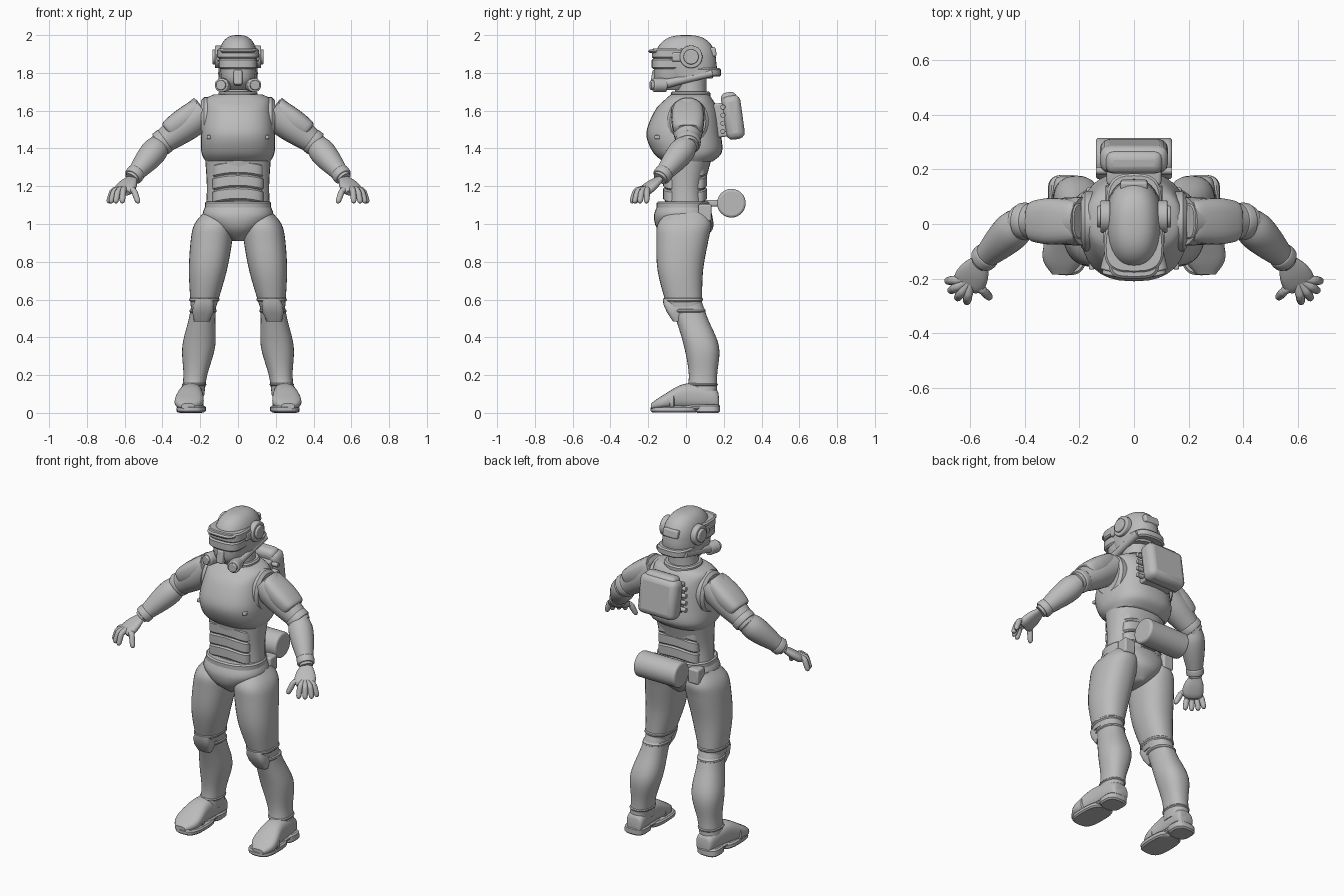
import bpy
import bmesh
import math
from mathutils import Vector, Matrix

if "Cube" in bpy.data.objects:
    bpy.data.objects.remove(bpy.data.objects["Cube"], do_unlink=True)

armour = bpy.data.materials.new("plain grey")
armour.use_nodes = True
armour.diffuse_color = (0.5, 0.5, 0.5, 1)
armour.node_tree.nodes["Principled BSDF"].inputs["Base Color"].default_value = armour.diffuse_color
X, Y, Z = Matrix.Identity(3)
parts = []


def finish(name, bm, mirror=False, bevel=0):
    """Turn a bmesh into a named part, optionally bevelled and mirrored."""
    bmesh.ops.recalc_face_normals(bm, faces=bm.faces)
    mesh = bpy.data.meshes.new(name)
    bm.to_mesh(mesh)
    bm.free()
    mesh.materials.append(armour)
    part = bpy.data.objects.new(name, mesh)
    bpy.context.collection.objects.link(part)
    if bevel:
        modifier = part.modifiers.new("Bevel", "BEVEL")
        modifier.width, modifier.segments = bevel, 3
        modifier.limit_method = "ANGLE"
    if mirror:
        part.modifiers.new("Mirror", "MIRROR").use_mirror_merge = False
    parts.append(part)


def spline(rows, steps=5):
    """Run a smooth curve through rows of numbers."""
    points = [Vector(row) for row in rows]
    last = len(points) - 1
    curve = []
    for i in range(last):
        start, end = points[i], points[i + 1]
        leave = (end - points[max(i - 1, 0)]) / 2
        arrive = (points[min(i + 2, last)] - start) / 2
        for k in range(steps):
            t = k / steps
            ease = t * t * (3 - 2 * t)
            curve.append(start.lerp(end, ease) + leave * t * (1 - t) ** 2 - arrive * t * t * (1 - t))
    return curve + [points[last]]


def skin(name, rings, power=2, mirror=True, sides=32, arch=0):
    """Bridge superellipse rings given as centre, two axes and two radii."""
    bm = bmesh.new()
    loops = []
    for centre, u, v, u_radius, v_radius in rings:
        loop = []
        for i in range(sides):
            turn = math.tau * i / sides
            across, along = (math.copysign(abs(w) ** (2 / power), w)
                             for w in (math.cos(turn), math.sin(turn)))
            lift = Z * arch * (1 - across * across)
            loop.append(bm.verts.new(centre + u * u_radius * across + v * v_radius * along + lift))
        loops.append(loop)
    for low, high in zip(loops, loops[1:]):
        for i in range(sides):
            bm.faces.new((low[i - 1], low[i], high[i], high[i - 1]))
    bm.faces.new(loops[0])
    bm.faces.new(loops[-1])
    finish(name, bm, mirror)


def stack(name, rows, leg=False, power=2.3, arch=0):
    """Level slices: height, half width, front and back; legs lean outwards."""
    rings = []
    for z, width, front, back in rows:
        x = 0.25 - 0.12 * z if leg else 0
        rings.append((Vector((x, (front + back) / 2, z)), X, Y, width, (back - front) / 2))
    skin(name, rings, power, leg, arch=arch)


def plate(name, bottom, top, width, front, back, leg=False, power=3, lip=0.008, arch=0):
    """Slab with softened upper and lower edges."""
    edges = ((bottom, lip), (bottom + lip, 0), (top - lip, 0), (top, lip))
    stack(name, [(z, width - e, front + e, back - e) for z, e in edges], leg, power, arch)


def band(name, profile, z, height, leg=False, swell=0.005):
    """Raised strip that follows a profile at one height."""
    _, width, front, back = min(spline(profile, 20), key=lambda row: abs(row[0] - z))
    plate(name, z - height / 2, z + height / 2, width + swell, front - swell, back + swell, leg, 2.3)


def tube(name, start, end, rows, flat=1, power=2, sides=24):
    """Mirrored limb; rows give the fraction along it and the radius there."""
    axis = (end - start).normalized()
    side = axis.cross(Z).normalized()
    skin(name, [(start + (end - start) * t, side, side.cross(axis), radius, radius * flat)
                for t, radius in spline(rows)], power, True, sides)


def cuff(name, start, end, t, radius, length=0.02):
    """Short collar around a limb."""
    centre, half = start.lerp(end, t), (end - start).normalized() * length
    tube(name, centre - half, centre + half,
         [(0, radius - 0.01), (0.1, radius), (0.9, radius), (1, radius - 0.01)])


def box(name, at, size, bevel=0.01, tilt=0, mirror=False):
    bm = bmesh.new()
    bmesh.ops.create_cube(bm, size=1, matrix=Matrix.Translation(at)
                          @ Matrix.Rotation(tilt, 4, "X") @ Matrix.Diagonal((*size, 1)))
    finish(name, bm, mirror, bevel)


def drum(name, at, radius, length, axis, mirror=True):
    bm = bmesh.new()
    turn = axis.to_track_quat("Z", "Y").to_matrix().to_4x4()
    bmesh.ops.create_cone(bm, cap_ends=True, segments=32, radius1=radius, radius2=radius,
                          depth=length, matrix=Matrix.Translation(at) @ turn)
    finish(name, bm, mirror, min(radius, length) / 6)


# Helmet: a rounded crown over straight sides
crown = [(1.77, 0.1, -0.1, 0.14), (1.82, 0.104, -0.14, 0.165)]
for k in range(13):
    angle = k * math.pi / 25
    spread = math.cos(angle) ** 0.7
    crown.append((1.86 + 0.14 * math.sin(angle), 0.105 * spread, -0.168 * spread, 0.16 * spread))
stack("helmet", crown)
plate("visor_band", bottom=1.875, top=1.93, width=0.11, front=-0.18, back=0.02)
plate("visor_brow", bottom=1.905, top=1.925, width=0.095, front=-0.2, back=0, power=4)
plate("visor_glass", bottom=1.82, top=1.875, width=0.102, front=-0.182, back=0)
plate("helmet_rim", bottom=1.78, top=1.825, width=0.102, front=-0.06, back=0.185)
box("helmet_back_plate", (0, 0.14, 1.91), size=(0.1, 0.04, 0.05), tilt=0.2)
box("ear_mounts", (0.1, -0.03, 1.885), size=(0.025, 0.09, 0.05), mirror=True)
ear = Vector((0.105, 0.027, 1.885))
drum("ear_discs", ear, radius=0.06, length=0.035, axis=X)
drum("ear_hubs", ear + X * 0.015, radius=0.04, length=0.03, axis=X)

# Mask, filters and neck
stack("face_mask", spline([(1.71, 0.055, -0.12, 0), (1.76, 0.085, -0.165, 0.03), (1.85, 0.098, -0.17, 0.05)]))
box("mask_snout", (0, -0.163, 1.775), size=(0.045, 0.04, 0.08), tilt=-0.15)
outward = Vector((0.25, -1, 0)).normalized()
canister = Vector((0.08, -0.14, 1.735))
drum("mask_filters", canister, radius=0.037, length=0.07, axis=outward)
drum("filter_caps", canister + outward * 0.035, radius=0.026, length=0.03, axis=outward)
tube("jaw_tubes", canister, Vector((0.085, 0.14, 1.8)), [(0, 0.03), (0.3, 0.022), (1, 0.02)])
neck = [(1.62, 0.1, -0.08, 0.13), (1.69, 0.085, -0.06, 0.11), (1.8, 0.08, -0.06, 0.11)]
stack("neck", spline(neck), power=2)
band("collar", neck, z=1.685, height=0.035, swell=0.018)

# Torso armour
chest = [(1.33, 0.17, -0.12, 0.14), (1.38, 0.194, -0.175, 0.19), (1.48, 0.195, -0.21, 0.185),
         (1.6, 0.18, -0.165, 0.17), (1.66, 0.172, -0.11, 0.14), (1.685, 0.13, -0.08, 0.12)]
waist = [(1.08, 0.17, -0.115, 0.11), (1.2, 0.165, -0.11, 0.1), (1.36, 0.175, -0.13, 0.14)]
hips = [(1.1, 0.17, -0.15, 0.12), (1.04, 0.185, -0.17, 0.14), (0.97, 0.12, -0.15, 0.14),
        (0.91, 0.03, -0.08, 0.08)]
stack("chest_plate", spline(chest), power=2.5)
stack("waist", spline(waist))
stack("pelvis", spline(hips))
band("belt", hips, z=1.1, height=0.04)
for i, spot in enumerate(("lower", "middle", "upper")):
    low = 1.11 + i * 0.069
    plate(spot + "_belly_plate", low, low + 0.067, width=0.135, front=-0.122, back=0, arch=0.018)
    plate(spot + "_spine_plate", low, low + 0.067, width=0.135, front=0, back=0.112, arch=0.018)
box("chest_clips", (0.155, -0.152, 1.46), size=(0.02, 0.03, 0.02), bevel=0.005, mirror=True)
box("belt_pouches", (0.14, 0.1, 1.06), size=(0.07, 0.07, 0.09), mirror=True)

# Backpack and rear canister
lean = 0.14
box("backpack", (0, 0.25, 1.565), size=(0.25, 0.1, 0.235), bevel=0.035, tilt=lean)
box("backpack_top", (0, 0.228, 1.66), size=(0.21, 0.085, 0.075), bevel=0.03, tilt=lean)
box("backpack_frame", (0, 0.185, 1.55), size=(0.2, 0.06, 0.18), tilt=lean)
for i in range(4):
    drum(f"backpack_hoses_{i + 1}", (0.11, 0.195, 1.49 + i * 0.043), radius=0.013, length=0.06, axis=X)
drum("rear_canister", (0, 0.24, 1.11), radius=0.076, length=0.28, axis=X, mirror=False)
box("canister_bracket", (0, 0.14, 1.11), size=(0.1, 0.08, 0.035))

# Arms hang between three joints
shoulder, elbow, wrist = Vector((0.2, 0.01, 1.58)), Vector((0.41, 0.01, 1.425)), Vector((0.565, -0.14, 1.24))
raise_pad = Vector((0.02, 0, 0.03))
skin("armhole_rims", [(Vector((x, 0.01, 1.545)), Y, Z, radius, radius * 1.15)
                      for x, radius in ((0.15, 0.11), (0.18, 0.11), (0.195, 0.095))])
tube("upper_arms", shoulder, elbow, [(-0.1, 0.09), (0.4, 0.084), (0.8, 0.069), (1.1, 0.055)])
tube("shoulder_pads", shoulder + raise_pad, shoulder.lerp(elbow, 0.75) + raise_pad,
     [(-0.15, 0.06), (0, 0.078), (0.5, 0.086), (0.9, 0.076), (1, 0.06)], flat=0.65, power=2.8)
cuff("elbow_bands", shoulder, elbow, t=0.95, radius=0.067)
tube("forearms", elbow, wrist, [(0, 0.055), (0.2, 0.069), (0.5, 0.063), (1, 0.036)])
cuff("wrist_cuffs", elbow, wrist, t=0.88, radius=0.049)

# Hands: fingers fan out around the palm
palm = Vector((0.597, -0.2, 1.19))
tube("palms", wrist, palm + (palm - wrist) * 0.5, [(0, 0.034), (0.4, 0.055), (0.8, 0.06), (1, 0.045)],
     flat=0.42, power=2.5)
for i, name in enumerate(("little", "ring", "middle", "index", "thumb")):
    thumb = name == "thumb"
    fan = -2.35 if thumb else -0.1 - i * 0.43
    reach = Vector((math.cos(fan), math.sin(fan), 0))
    root = palm + reach * 0.02
    knuckle = palm + reach * 0.067 - Z * 0.015
    tip = palm + reach * (0.1 if thumb else 0.09) - Z * 0.08
    tube(name + "_finger_bases", root, knuckle, [(0, 0.015), (0.8, 0.017), (1.2, 0.01)], sides=12)
    tube(name + "_finger_tips", knuckle, tip, [(-0.1, 0.01), (0.1, 0.016), (0.8, 0.014), (1, 0.005)], sides=12)

# Legs
thigh = [(1.06, 0.06, -0.1, 0.11), (1, 0.1, -0.15, 0.135), (0.92, 0.11, -0.157, 0.12),
         (0.75, 0.1, -0.15, 0.09), (0.56, 0.067, -0.1, 0.085)]
shin = [(0.6, 0.064, -0.09, 0.08), (0.5, 0.07, -0.055, 0.115), (0.35, 0.087, -0.01, 0.175),
        (0.2, 0.063, 0.015, 0.165), (0.09, 0.06, 0, 0.165)]
stack("thighs", spline(thigh), leg=True)
stack("shins", spline(shin), leg=True)
band("knee_bands", thigh, z=0.6, height=0.025, leg=True)
band("shin_bands", shin, z=0.54, height=0.025, leg=True)
band("boot_cuffs", shin, z=0.15, height=0.02, leg=True)
stack("knee_pads", [(0.485, 0.04, -0.07, 0), (0.53, 0.056, -0.1, 0), (0.575, 0.056, -0.12, 0),
                    (0.605, 0.045, -0.122, 0)], leg=True, power=4)

# Boots: rows give depth, top height and half width
boot = [(0.175, 0.08, 0.035), (0.15, 0.13, 0.055), (0, 0.155, 0.063), (-0.12, 0.095, 0.076), (-0.185, 0.05, 0.035)]
skin("boots", [(Vector((0.25 - 0.08 * y, y, top / 2 + 0.01)), X, Z, width, top / 2 - 0.01)
               for y, top, width in spline(boot)], power=2.6)
skin("toe_seams", [(Vector((0.257, y, 0.063)), X, Z, width, width - 0.022)
                   for y, width in ((-0.06, 0.068), (-0.065, 0.075), (-0.085, 0.075), (-0.09, 0.07))], power=2.6)
plate("boot_soles", bottom=0.003, top=0.036, width=0.078, front=-0.188, back=0.06, leg=True)
plate("boot_heels", bottom=0, top=0.045, width=0.067, front=0.05, back=0.18, leg=True)
plate("boot_arches", bottom=0.018, top=0.042, width=0.06, front=-0.05, back=0.12, leg=True)

# Smooth shading with crisp edges
bpy.ops.object.select_all(action="DESELECT")
for part in parts:
    part.select_set(True)
bpy.context.view_layer.objects.active = parts[0]
bpy.ops.object.shade_smooth_by_angle(angle=math.radians(40))
